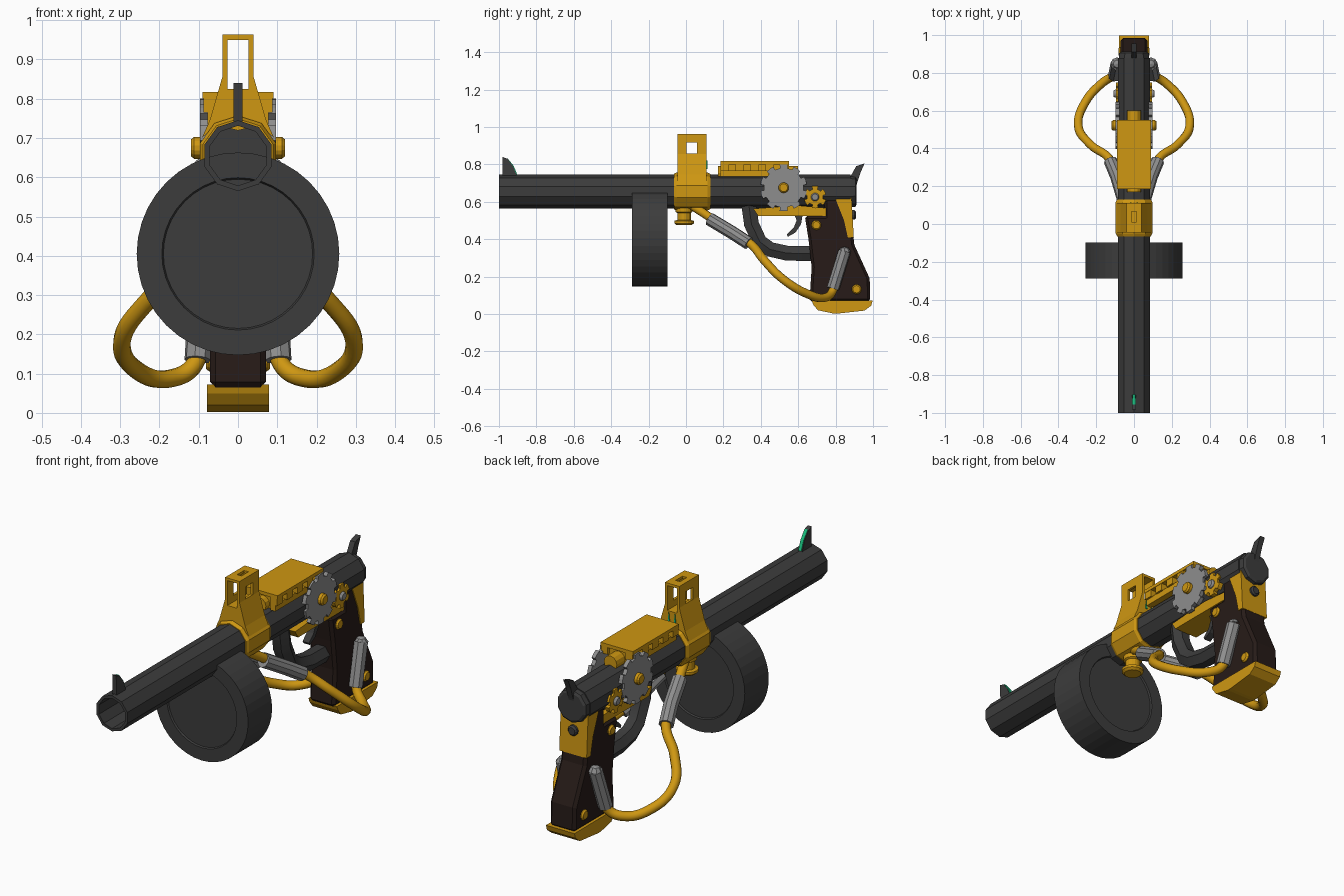
import bpy, bmesh
from math import sin, cos, pi, radians

if "Cube" in bpy.data.objects:
    bpy.data.objects.remove(bpy.data.objects["Cube"])

def material(name, r, g, b):
    m = bpy.data.materials.new(name)
    m.diffuse_color = (r, g, b, 1)
    m.use_nodes = True
    m.node_tree.nodes["Principled BSDF"].inputs["Base Color"].default_value = m.diffuse_color
    return m

BRASS = material("brass", 0.62, 0.31, 0.006)
DARK = material("gunmetal", 0.045, 0.045, 0.045)
WOOD = material("dark_wood", 0.02, 0.011, 0.009)
STEEL = material("steel", 0.27, 0.27, 0.27)
GREEN = material("green_glow", 0.01, 0.5, 0.2)

def finish(name, bm, mat):
    bmesh.ops.remove_doubles(bm, verts=bm.verts, dist=1e-5)
    bmesh.ops.recalc_face_normals(bm, faces=bm.faces)
    me = bpy.data.meshes.new(name)
    bm.to_mesh(me)
    bm.free()
    me.materials.append(mat)
    ob = bpy.data.objects.new(name, me)
    bpy.context.collection.objects.link(ob)
    return ob

def prism(name, pts, axis, a, b, mat):
    """Extrude a flat outline along x (pts are y,z) or y (pts are x,z)."""
    bm = bmesh.new()
    put = (lambda p, t: (t, p[0], p[1])) if axis == 'x' else (lambda p, t: (p[0], t, p[1]))
    lo = [bm.verts.new(put(p, a)) for p in pts]
    hi = [bm.verts.new(put(p, b)) for p in pts]
    bm.faces.new(lo)
    bm.faces.new(hi[::-1])
    n = len(pts)
    for i in range(n):
        j = (i + 1) % n
        bm.faces.new((lo[i], lo[j], hi[j], hi[i]))
    return finish(name, bm, mat)

def box(name, x0, x1, y0, y1, z0, z1, mat):
    return prism(name, [(y0, z0), (y1, z0), (y1, z1), (y0, z1)], 'x', x0, x1, mat)

def lathe(name, prof, segs, axis, loc, mat):
    """Spin (radius, height) points round an axis through loc."""
    bm = bmesh.new()
    rings = []
    for i in range(segs):
        a = pi / 2 + 2 * pi * i / segs
        ring = []
        for r, t in prof:
            u, v = r * cos(a), r * sin(a)
            p = {'x': (t, u, v), 'y': (u, t, v), 'z': (u, v, t)}[axis]
            ring.append(bm.verts.new([p[k] + loc[k] for k in range(3)]))
        rings.append(ring)
    for i in range(segs):
        A, B = rings[i], rings[(i + 1) % segs]
        for k in range(len(prof) - 1):
            q = [A[k], A[k + 1], B[k + 1], B[k]]
            if prof[k][0] == 0:
                q = q[:3]
            elif prof[k + 1][0] == 0:
                q = [A[k], A[k + 1], B[k]]
            bm.faces.new(q)
    return finish(name, bm, mat)

def tube(name, pts, radius, mat, smooth=True, res=3):
    """Round tube through points, optionally along a smooth path."""
    cu = bpy.data.curves.new(name, 'CURVE')
    cu.dimensions = '3D'
    cu.bevel_depth, cu.bevel_resolution, cu.use_fill_caps = radius, res, True
    if smooth:
        sp = cu.splines.new('BEZIER')
        sp.bezier_points.add(len(pts) - 1)
        for bp, p in zip(sp.bezier_points, pts):
            bp.co = p
            bp.handle_left_type = bp.handle_right_type = 'AUTO'
        sp.resolution_u = 8
    else:
        sp = cu.splines.new('POLY')
        sp.points.add(len(pts) - 1)
        for bp, p in zip(sp.points, pts):
            bp.co = (*p, 1)
    cu.materials.append(mat)
    ob = bpy.data.objects.new(name, cu)
    bpy.context.collection.objects.link(ob)
    select(ob)
    bpy.ops.object.convert(target='MESH')
    bpy.ops.object.shade_smooth_by_angle(angle=radians(50 if smooth else 30))
    return ob

def select(ob):
    bpy.ops.object.select_all(action='DESELECT')
    ob.select_set(True)
    bpy.context.view_layer.objects.active = ob

def cut(ob, cutter):
    m = ob.modifiers.new("cut", 'BOOLEAN')
    m.operation, m.solver, m.object = 'DIFFERENCE', 'EXACT', cutter
    select(ob)
    bpy.ops.object.modifier_apply(modifier="cut")
    bpy.data.objects.remove(cutter)

def gear(name, y, z, r_out, r_in, teeth, a, b, mat):
    pts = []
    for i in range(teeth):
        for f, r in ((-.30, r_in), (-.27, r_out), (0, r_out), (.27, r_out), (.30, r_in)):
            t = pi / 2 + 2 * pi * (i + f) / teeth
            pts.append((y + r * cos(t), z + r * sin(t)))
    return prism(name, pts, 'x', a, b, mat)

# Ten-sided hollow barrel, with a narrower rear cap
C = (0, 0, 0.655)
lathe("barrel", [(0, .6), (.076, .6), (.076, -1), (.09, -1), (.09, .75), (.09, .88), (0, .88)], 10, 'y', C, DARK)
lathe("barrel_rear_cap", [(0, .87), (.086, .87), (.082, .905), (.07, .912), (0, .912)], 10, 'y', C, DARK)

# Drum magazine with recessed end faces
lathe("drum_magazine", [(0, -.28), (.19, -.28), (.194, -.288), (.258, -.288),
                        (.258, -.098), (.194, -.098), (.19, -.106), (0, -.106)], 40, 'y', (0, 0, .405), DARK)

# Front sight and hammer
prism("front_sight", [(-.98, .73), (-.982, .84), (-.955, .83), (-.925, .79), (-.905, .74), (-.9, .73)], 'x', -.011, .011, DARK)
prism("front_sight_glow", [(-.955, .833), (-.922, .793), (-.902, .745), (-.91, .745), (-.93, .79), (-.96, .825)], 'x', -.008, .008, GREEN)
prism("hammer", [(.86, .71), (.885, .745), (.91, .79), (.955, .805), (.935, .76), (.915, .70), (.905, .66), (.87, .66)], 'x', -.014, .014, DARK)

# Clamp band with tall sight bracket
lathe("clamp_band", [(.088, -.065), (.094, -.065), (.102, -.05), (.102, .115), (.094, .13), (.088, .13), (.088, -.065)], 10, 'y', C, BRASS)
br = prism("sight_bracket", [(-.092, .70), (-.072, .745), (-.04, .855), (-.04, .963), (.04, .963), (.04, .855), (.072, .745), (.092, .70),
                             (.055, .735), (0, .748), (-.055, .735)], 'y', -.045, .11, BRASS)
cut(br, box("cutter_front", -.027, .027, -.1, .2, .825, .95, DARK))
cut(br, box("cutter_side", -.1, .1, .003, .06, .857, .918, DARK))
cut(br, box("cutter_top", -.012, .012, .01, .065, .94, 1, DARK))
for s in (-1, 1):
    prism("rear_sight_glow", [(s * .022, .775), (s * .012, .775), (s * .017, .82)], 'y', .108, .114, GREEN)

# Knob under the clamp
lathe("clamp_knob", [(0, .475), (.04, .475), (.052, .485), (.052, .498), (.036, .502), (.036, .54), (.045, .545), (.045, .57), (0, .57)],
      16, 'z', (0, -.01, 0), BRASS)

# Toothed top rail and its guide rod
box("rail_plate", -.09, .09, .185, .55, .80, .817, BRASS)
box("rail_core", -.055, .055, .20, .535, .735, .80, BRASS)
for s in (-1, 1):
    for i in range(5):
        y = .185 + i * .08
        x0, x1 = sorted((s * .05, s * .088))
        box("rail_tooth", x0, x1, y, y + .045, .765, .80, BRASS)
    x0, x1 = sorted((s * .05, s * .078))
    box("rail_lower_lip", x0, x1, .185, .44, .735, .768, BRASS)
lathe("rail_guide_rod", [(0, .17), (.036, .17), (.036, .6), (0, .6)], 12, 'y', (0, 0, .755), BRASS)

# Frame plate beneath the barrel
prism("frame_plate", [(.36, .563), (.385, .525), (.765, .525), (.765, .565), (.6, .58)], 'x', -.065, .065, BRASS)

# Trigger guard and trigger
tube("trigger_guard", [(0, .335, .59), (0, .35, .48), (0, .395, .385), (0, .45, .345), (0, .54, .325), (0, .72, .322)], .046, DARK, False, 1)
prism("trigger", [(.575, .54), (.625, .54), (.615, .48), (.585, .435), (.545, .413), (.538, .425), (.575, .46), (.592, .50)], 'x', -.018, .018, DARK)

# Grip, base cap and back strap
grip = prism("grip", [(.635, .525), (.655, .40), (.672, .25), (.66, .065), (.985, .065), (.982, .19), (.90, .37), (.872, .62), (.74, .62), (.74, .525)],
             'x', -.071, .071, WOOD)
bv = grip.modifiers.new("bevel", 'BEVEL')
bv.width, bv.segments, bv.limit_method, bv.angle_limit = .014, 1, 'ANGLE', radians(60)
prism("grip_base_cap", [(.672, .072), (.998, .072), (.99, .045), (.955, .018), (.81, .002), (.79, .002), (.705, .02), (.68, .05)], 'x', -.079, .079, BRASS)
prism("grip_back_strap", [(.795, .625), (.885, .625), (.897, .41), (.865, .41), (.845, .50)], 'x', -.076, .076, BRASS)
lathe("back_screw", [(0, .87), (.026, .87), (.026, .90), (.018, .908), (0, .908)], 12, 'y', (0, 0, .53), DARK)

# Parts mirrored on both sides
for s in (-1, 1):
    side = "right" if s > 0 else "left"
    gear(side + "_large_gear", .522, .675, .125, .106, 10, s * .077, s * .097, STEEL)
    gear(side + "_small_gear", .69, .625, .06, .044, 6, s * .072, s * .095, BRASS)

    def stud(name, y, z, r, x0, x1, mat):
        lathe(side + name, [(0, s * x0), (r, s * x0), (r, s * (x1 - .008)), (r * .75, s * x1), (0, s * x1)], 14, 'x', (0, y, z), mat)
    stud("_gear_hub", .522, .675, .028, .09, .12, BRASS)
    stud("_small_gear_pin", .69, .625, .022, .07, .108, STEEL)
    stud("_upper_grip_screw", .697, .475, .026, .06, .082, BRASS)
    stud("_lower_grip_screw", .912, .132, .026, .06, .082, BRASS)

    # Looping pipe with its front and rear sleeves
    path = [(.015, .0, .60), (.045, .10, .535), (.095, .25, .435), (.13, .345, .375), (.23, .42, .285), (.295, .52, .185),
            (.255, .65, .107), (.17, .745, .088), (.11, .785, .125), (.098, .81, .22)]
    tube(side + "_pipe", [(s * x, y, z) for x, y, z in path], .023, BRASS)
    tube(side + "_front_sleeve", [(s * x, y, z) for x, y, z in [(.053, .125, .508), (.09, .25, .433), (.125, .335, .378)]], .036, STEEL, False)
    tube(side + "_rear_sleeve", [(s * x, y, z) for x, y, z in [(.103, .786, .135), (.09, .848, .335)]], .034, STEEL, False, 2)
    lathe(side + "_rear_sleeve_tip", [(.034, 0), (.02, .022), (0, .028)], 8, 'z', (s * .09, .848, .332), STEEL)
